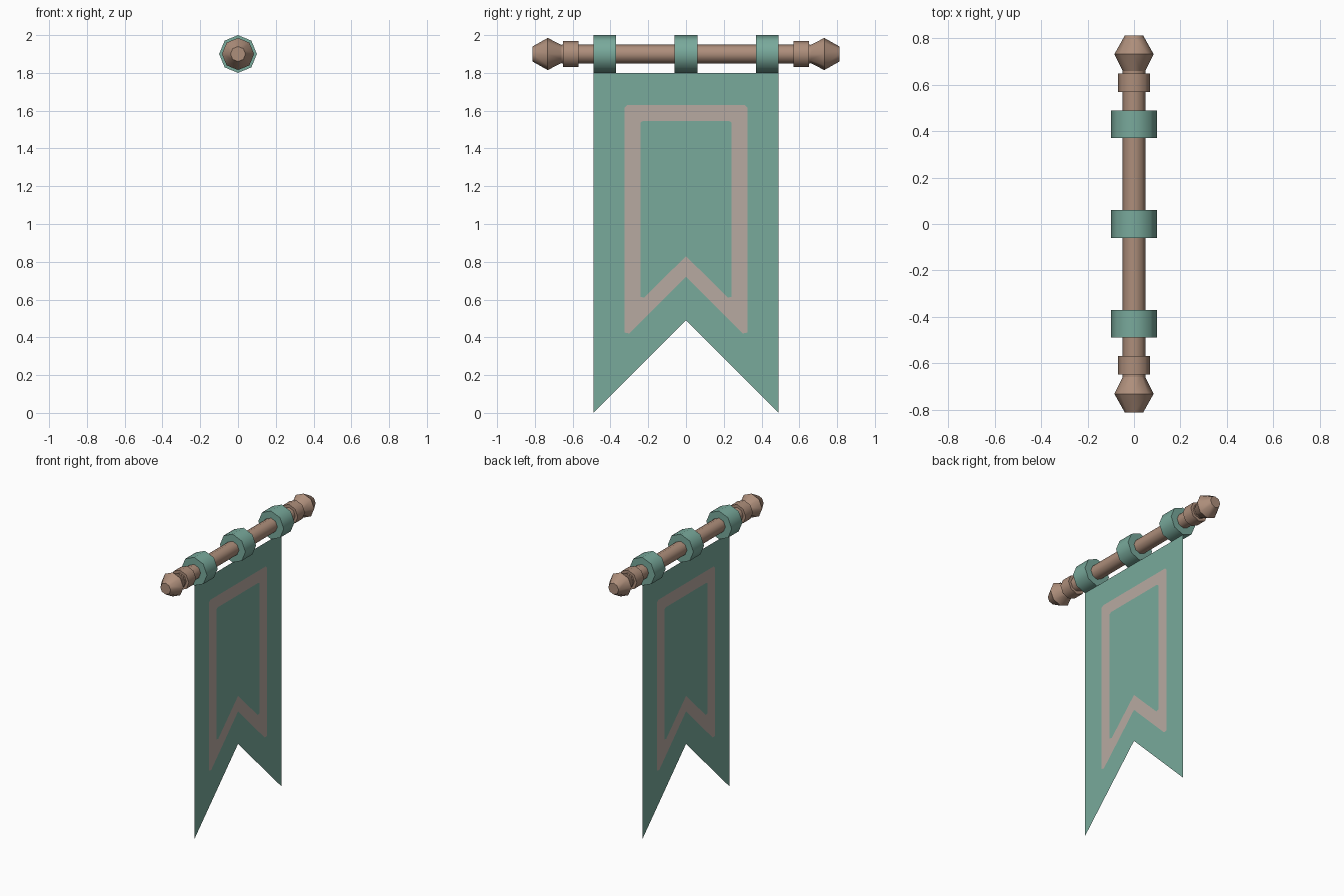
import bpy, bmesh, math

cube = bpy.data.objects.get("Cube")
if cube:
    bpy.data.objects.remove(cube, do_unlink=True)


def material(name, srgb):
    color = [(c / 255) ** 2.2 for c in srgb] + [1.0]
    mat = bpy.data.materials.new(name)
    mat.use_nodes = True
    mat.diffuse_color = color
    mat.node_tree.nodes["Principled BSDF"].inputs["Base Color"].default_value = color
    return mat


TEAL = material("teal cloth", (120, 168, 154))
WOOD = material("brown wood", (172, 141, 122))
TRIM = material("pale trim", (182, 168, 160))

ROD_Z = 1.9
SIDES = 8


def add_object(name, bm, *mats):
    mesh = bpy.data.meshes.new(name)
    bm.to_mesh(mesh)
    bm.free()
    for mat in mats:
        mesh.materials.append(mat)
    obj = bpy.data.objects.new(name, mesh)
    bpy.context.collection.objects.link(obj)
    return obj


def turned(name, profile, mat):
    """Turn (y, radius) points around the rod axis and cap both ends."""
    bm = bmesh.new()
    rings = []
    for y, r in profile:
        turns = [math.tau * k / SIDES for k in range(SIDES)]
        rings.append([bm.verts.new((r * math.cos(a), y, ROD_Z + r * math.sin(a)))
                      for a in turns])
    for a, b in zip(rings, rings[1:]):
        for k in range(SIDES):
            n = (k + 1) % SIDES
            bm.faces.new((a[k], a[n], b[n], b[k]))
    bm.faces.new(rings[0])
    bm.faces.new(rings[-1])
    bmesh.ops.recalc_face_normals(bm, faces=bm.faces)
    obj = add_object(name, bm, mat)
    bpy.ops.object.select_all(action="DESELECT")
    obj.select_set(True)
    bpy.context.view_layer.objects.active = obj
    bpy.ops.object.shade_smooth_by_angle(angle=math.radians(50))
    return obj


# Rod with a collar and a finial at each end
turned("rod", [(-0.66, 0.05), (0.66, 0.05)], WOOD)
for side, s in (("front", -1), ("back", 1)):
    turned(side + "_collar", [(s * 0.57, 0.07), (s * 0.65, 0.07)], WOOD)
    turned(side + "_finial",
           [(s * 0.65, 0.043), (s * 0.732, 0.085), (s * 0.812, 0.04)], WOOD)

# Cloth loops around the rod
for name, y in (("front_loop", -0.43), ("middle_loop", 0), ("back_loop", 0.43)):
    turned(name, [(y - 0.06, 0.1), (y + 0.06, 0.1)], TEAL)

# Swallowtail cloth: half outlines (y, z) from top centre to notch, mirrored
edge = [(0, 1.8), (0.45, 1.8), (0.49, 1.8), (0.49, 0.03), (0.49, 0), (0, 0.49)]
trim_outer = [(0, 1.63), (0.31, 1.63), (0.325, 1.615),
              (0.325, 0.425), (0.3, 0.42), (0, 0.72)]
trim_inner = [(0, 1.545), (0.23, 1.545), (0.242, 1.535),
              (0.242, 0.615), (0.222, 0.61), (0, 0.83)]

bm = bmesh.new()
loops = [[bm.verts.new((0, y, z)) for y, z in pts]
         for pts in (edge, trim_outer, trim_inner)]
for index, (a, b) in enumerate(zip(loops, loops[1:])):
    for k in range(len(a) - 1):
        face = bm.faces.new((a[k], b[k], b[k + 1], a[k + 1]))
        face.material_index = index
bm.faces.new(loops[-1][::-1])
bmesh.ops.recalc_face_normals(bm, faces=bm.faces)
banner = add_object("banner_cloth", bm, TEAL, TRIM)
mirror = banner.modifiers.new("mirror", "MIRROR")
mirror.use_axis = (False, True, False)
